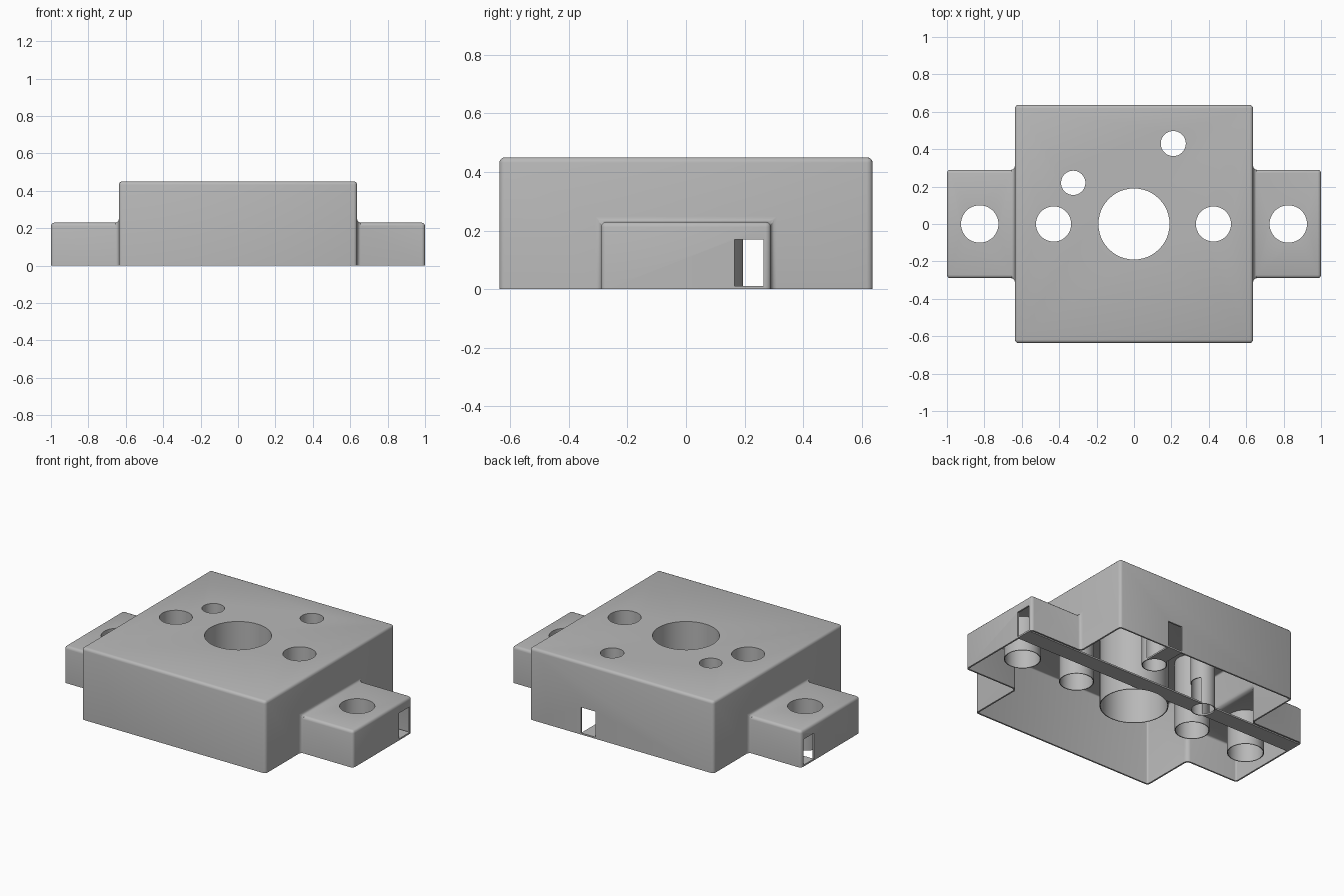
import bpy, bmesh
from mathutils import Matrix, Vector

if "Cube" in bpy.data.objects:
    bpy.data.objects.remove(bpy.data.objects["Cube"], do_unlink=True)

WALL = 0.01
BODY_TOP, WING_TOP = 0.45, 0.23

grey = bpy.data.materials.new("plain grey")
grey.use_nodes = True
grey.diffuse_color = (0.48, 0.48, 0.48, 1)
grey.node_tree.nodes["Principled BSDF"].inputs["Base Color"].default_value = grey.diffuse_color


def add_object(name, bm):
    bmesh.ops.recalc_face_normals(bm, faces=bm.faces)
    mesh = bpy.data.meshes.new(name)
    bm.to_mesh(mesh)
    bm.free()
    mesh.materials.append(grey)
    obj = bpy.data.objects.new(name, mesh)
    bpy.context.collection.objects.link(obj)
    return obj


def box(name, low, high):
    low, high = Vector(low), Vector(high)
    bm = bmesh.new()
    bmesh.ops.create_cube(bm, size=1, matrix=Matrix.Translation((low + high) / 2)
                          @ Matrix.Diagonal((high - low).to_4d()))
    return add_object(name, bm)


def cylinder(name, x, y, radius, low, high):
    bm = bmesh.new()
    bmesh.ops.create_cone(bm, cap_ends=True, segments=48, radius1=radius, radius2=radius,
                          depth=high - low, matrix=Matrix.Translation((x, y, (low + high) / 2)))
    return add_object(name, bm)


def apply(obj, kind, **settings):
    mod = obj.modifiers.new(kind.lower(), kind)
    for key, value in settings.items():
        setattr(mod, key, value)
    bpy.context.view_layer.objects.active = obj
    bpy.ops.object.modifier_apply(modifier=mod.name)


def combine(obj, other, operation, keep=False):
    apply(obj, "BOOLEAN", operation=operation, solver="EXACT", object=other)
    if not keep:
        bpy.data.objects.remove(other, do_unlink=True)


# Housing: square body and a bar for both wings, rounded, opened below and hollowed
housing = box("housing", (-0.637, -0.637, -0.3), (0.637, 0.637, BODY_TOP))
combine(housing, box("wing_bar", (-1, -0.29, -0.2), (1, 0.29, WING_TOP)), "UNION")
apply(housing, "BEVEL", width=0.018, segments=3, limit_method="ANGLE")
bm = bmesh.new()
bm.from_mesh(housing.data)
bmesh.ops.bisect_plane(bm, geom=bm.verts[:] + bm.edges[:] + bm.faces[:],
                       plane_co=(0, 0, 0), plane_no=(0, 0, 1), clear_inner=True)
bm.to_mesh(housing.data)
bm.free()
apply(housing, "SOLIDIFY", thickness=WALL, offset=-1)

# Rectangular passages: one along the length, one to the back
cable_cut = box("cable_cut", (-1.1, 0.165, WALL), (1.1, 0.265, 0.17))
back_cut = box("back_cut", (0.18, 0.43, WALL), (0.28, 0.7, 0.17))
for cut in (cable_cut, back_cut):
    combine(housing, cut, "DIFFERENCE", keep=True)

# Sleeves lining each round hole: name, x, y, radius, top
sleeves = [
    ("centre_sleeve", 0, 0, 0.19, BODY_TOP),
    ("right_sleeve", -0.43, 0, 0.094, BODY_TOP),
    ("left_sleeve", 0.425, 0, 0.094, BODY_TOP),
    ("right_wing_sleeve", -0.825, 0, 0.1, WING_TOP),
    ("left_wing_sleeve", 0.825, 0, 0.1, WING_TOP),
    ("small_sleeve", -0.325, 0.22, 0.065, BODY_TOP),
    ("back_sleeve", 0.21, 0.43, 0.067, BODY_TOP),
]
parts = [housing]
for name, x, y, radius, top in sleeves:
    bore = cylinder("bore", x, y, radius, -0.1, 0.6)
    combine(housing, bore, "DIFFERENCE", keep=True)
    sleeve = cylinder(name, x, y, radius + 0.005, 0, top - WALL / 2)
    combine(sleeve, bore, "DIFFERENCE")
    if y > 0:
        for cut in (cable_cut, back_cut):
            combine(sleeve, cut, "DIFFERENCE", keep=True)
    parts.append(sleeve)

# Thin floors under the passages, pierced by the sleeves they meet
long_floor = box("long_floor", (-0.995, 0.165, 0), (0.995, 0.27, WALL))
back_floor = box("back_floor", (0.18, 0.43, 0), (0.28, 0.63, WALL))
for floor, (name, x, y, radius, top) in zip((long_floor, back_floor), sleeves[-2:]):
    combine(floor, cylinder("bore", x, y, radius, -0.1, 0.6), "DIFFERENCE")
    parts.append(floor)
combine(long_floor, cylinder("bore", 0, 0, 0.19, -0.1, 0.6), "DIFFERENCE")

for cut in (cable_cut, back_cut):
    bpy.data.objects.remove(cut, do_unlink=True)

# Smooth shading with sharp edges kept
bpy.ops.object.select_all(action="DESELECT")
for part in parts:
    part.select_set(True)
bpy.context.view_layer.objects.active = housing
bpy.ops.object.shade_smooth_by_angle(angle=0.6)
